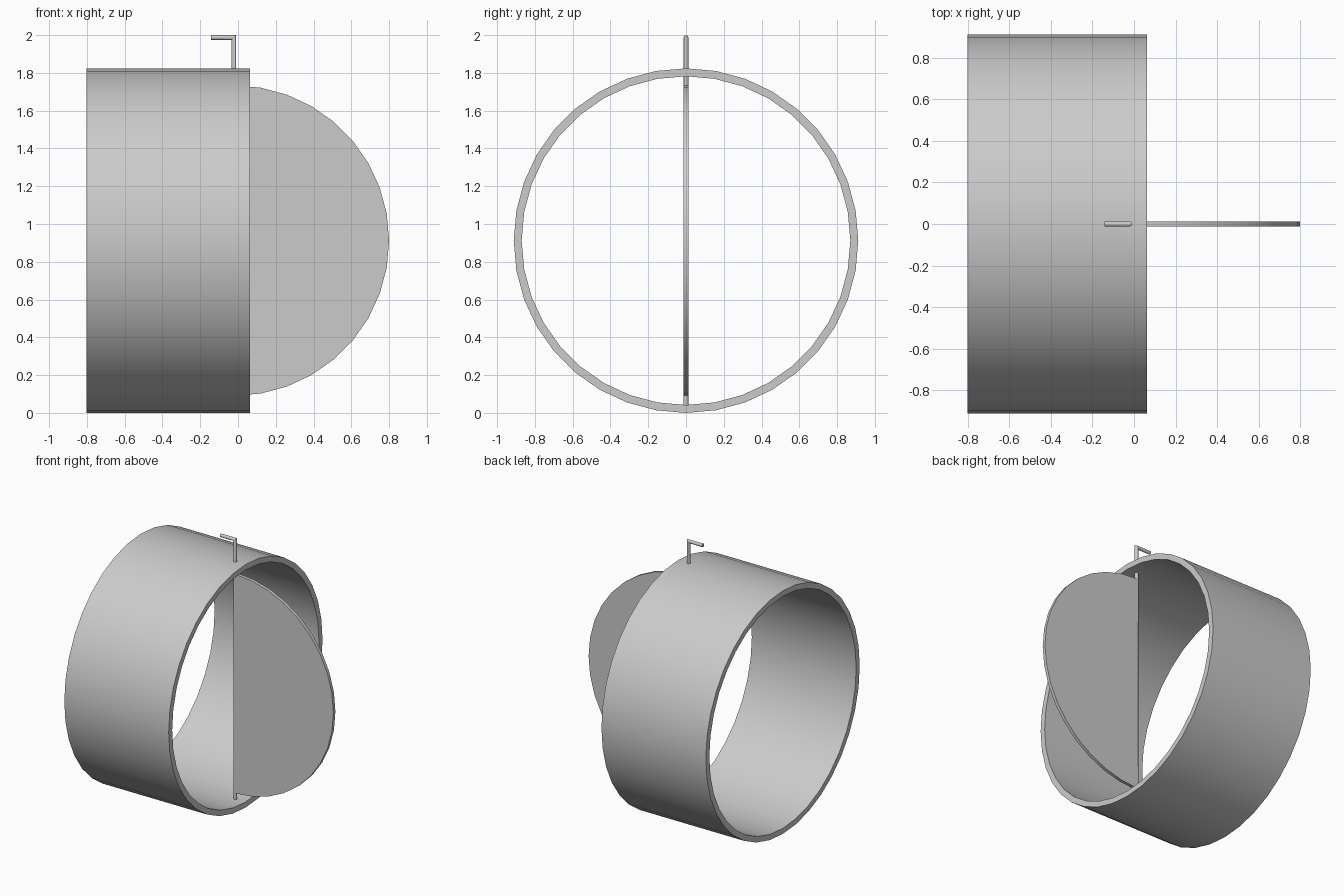
import bpy, bmesh
from math import sin, cos, pi, radians

cube = bpy.data.objects.get("Cube")
if cube:
    bpy.data.objects.remove(cube, do_unlink=True)

CENTRE_Z = 0.912
AXIS_X = -0.022      # hinge line of the flap
SIDES = 36
ROD_R = 0.0125

grey = bpy.data.materials.new("light_grey")
grey.use_nodes = True
colour = (0.6, 0.6, 0.6, 1)
grey.diffuse_color = colour
grey.node_tree.nodes["Principled BSDF"].inputs["Base Color"].default_value = colour


def finish(bm, name):
    """Turn a bmesh into a smooth-shaded object with sharp edges kept."""
    bmesh.ops.recalc_face_normals(bm, faces=bm.faces)
    mesh = bpy.data.meshes.new(name)
    bm.to_mesh(mesh)
    bm.free()
    mesh.materials.append(grey)
    obj = bpy.data.objects.new(name, mesh)
    bpy.context.collection.objects.link(obj)
    bpy.ops.object.select_all(action='DESELECT')
    obj.select_set(True)
    bpy.context.view_layer.objects.active = obj
    bpy.ops.object.shade_smooth_by_angle(angle=radians(30))
    return obj


def bridge(bm, a, b):
    """Join two closed vertex loops with quads."""
    n = len(a)
    for i in range(n):
        j = (i + 1) % n
        bm.faces.new((a[i], a[j], b[j], b[i]))


# Pipe ring: a rectangular wall section swept around the x axis
bm = bmesh.new()
section = [(-0.803, 0.912), (0.063, 0.912), (0.063, 0.87), (-0.803, 0.87)]
loops = []
for x, r in section:
    angles = [2 * pi * i / SIDES for i in range(SIDES)]
    loops.append([bm.verts.new((x, r * sin(a), CENTRE_Z + r * cos(a))) for a in angles])
for k in range(4):
    bridge(bm, loops[k], loops[(k + 1) % 4])
finish(bm, "pipe_ring")

# Flap: half disc standing on the hinge line
bm = bmesh.new()
flap_r, half_t = 0.822, 0.012
sides = []
for y in (-half_t, half_t):
    arc = [2 * pi * i / SIDES for i in range(SIDES // 2 + 1)]
    loop = [bm.verts.new((AXIS_X + flap_r * sin(a), y, CENTRE_Z + flap_r * cos(a))) for a in arc]
    bm.faces.new(loop)
    sides.append(loop)
bridge(bm, *sides)
finish(bm, "half_disc_flap")

# Hinge rod with a mitred bend into the handle
bm = bmesh.new()
bend_z = 2.0 - ROD_R
bottom, corner, tip = [], [], []
for i in range(16):
    a = 2 * pi * i / 16
    u, v = ROD_R * cos(a), ROD_R * sin(a)
    bottom.append(bm.verts.new((AXIS_X + u, v, 0.03)))
    corner.append(bm.verts.new((AXIS_X + u, v, bend_z + u)))
    tip.append(bm.verts.new((-0.142, v, bend_z + u)))
bridge(bm, bottom, corner)
bridge(bm, corner, tip)
bm.faces.new(bottom)
bm.faces.new(tip)
finish(bm, "hinge_rod_and_handle")
